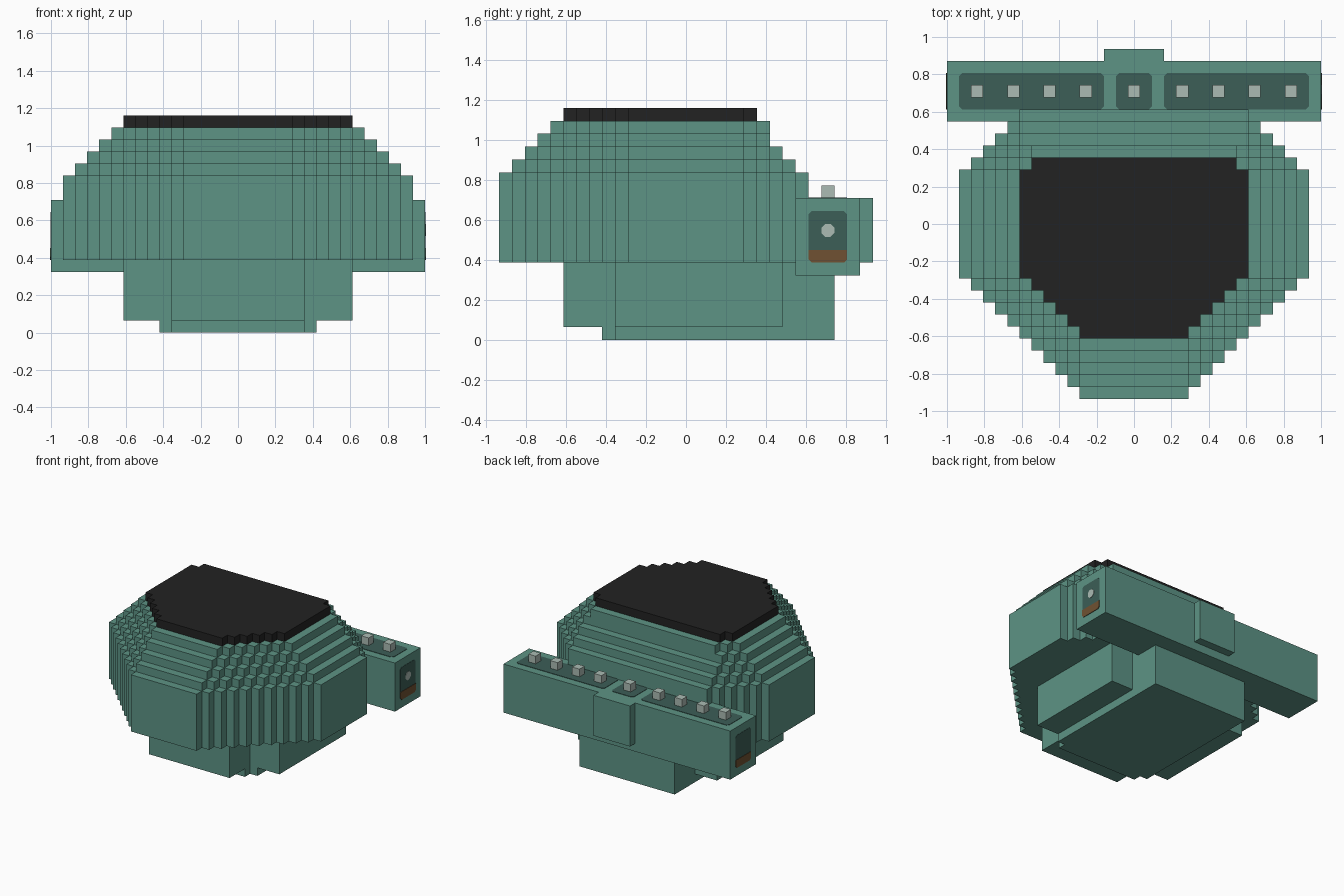
import bpy, bmesh, math
from mathutils import Matrix

U = 2 / 31  # one grid step
if "Cube" in bpy.data.objects:
    bpy.data.objects.remove(bpy.data.objects["Cube"])


def material(name, rgb):
    m = bpy.data.materials.new(name)
    m.use_nodes = True
    m.diffuse_color = (*rgb, 1)
    m.node_tree.nodes["Principled BSDF"].inputs["Base Color"].default_value = (*rgb, 1)
    return m


teal = material("teal", (0.11, 0.295, 0.235))
dark = material("dark teal", (0.045, 0.112, 0.095))
black = material("black", (0.016, 0.016, 0.016))
grey = material("pale grey", (0.41, 0.5, 0.455))
brown = material("brown", (0.16, 0.083, 0.032))


def prism(name, outline, low, high, mat, turn=None):
    """Extrude a flat outline (in grid steps) from low to high."""
    bm = bmesh.new()
    face = bm.faces.new([bm.verts.new((x * U, y * U, low * U)) for x, y in outline])
    top = bmesh.ops.extrude_face_region(bm, geom=[face])["geom"]
    verts = [v for v in top if isinstance(v, bmesh.types.BMVert)]
    bmesh.ops.translate(bm, verts=verts, vec=(0, 0, (high - low) * U))
    if turn:
        bm.transform(turn)
    bmesh.ops.recalc_face_normals(bm, faces=bm.faces)
    mesh = bpy.data.meshes.new(name)
    bm.to_mesh(mesh)
    bm.free()
    mesh.materials.append(mat)
    obj = bpy.data.objects.new(name, mesh)
    bpy.context.collection.objects.link(obj)
    return obj


def mirrored(right):
    return right + [(-x, y) for x, y in reversed(right)]


def rect(x0, x1, y0, y1, cut=0):
    """Rectangle, with clipped corners where cut is set."""
    if not cut:
        return [(x0, y0), (x1, y0), (x1, y1), (x0, y1)]
    c = cut
    return [(x0 + c, y0), (x1 - c, y0), (x1, y0 + c), (x1, y1 - c),
            (x1 - c, y1), (x0 + c, y1), (x0, y1 - c), (x0, y0 + c)]


def stepped_outline(reach, back):
    """Flat front and sides joined by one-step stairs."""
    x, y = 4.5, -reach
    pts = [(x, y)]
    while x < reach:
        pts += [(x, y + 1), (x + 1, y + 1)]
        x, y = x + 1, y + 1
    y = 4.5
    while y < back:
        pts += [(x, y), (x - 1, y)]
        x, y = x - 1, y + 1
    pts.append((x, back))
    return mirrored(pts)


# Stepped body with a black cap
backs = [9.5, 8.5, 7.5, 6.5, 6.5, 5.5]
for i, back in enumerate(backs):
    cap = i == len(backs) - 1
    prism("top_cap" if cap else f"body_layer_{i + 1}", stepped_outline(14.5 - i, back),
          12 + i if i else 6, 13 + i, black if cap else teal)

# Base: wide cross-shaped block around a taller core
prism("base_block", mirrored([(5.5, -9.5), (5.5, -5.5), (9.5, -5.5), (9.5, 7.5)]), 1, 6, teal)
prism("base_core", mirrored([(5.5, -6.5), (5.5, -5.5), (6.5, -5.5), (6.5, 11.5)]), 0, 6, teal)

# Rear bar and its back plate
prism("rear_bar", rect(-15.5, 15.5, 8.5, 13.5), 5, 11, teal)
prism("back_plate", rect(-2.5, 2.5, 13.5, 14.5), 6, 11, teal)

# Dark panels and pegs on top of the bar
for name, x0, x1 in (("right", -14.5, -2.5), ("middle", -1.5, 1.5), ("left", 2.5, 14.5)):
    prism(f"{name}_top_panel", rect(x0, x1, 9.5, 12.5, 0.25), 11, 11.05, dark)
for i, x in enumerate((-13, -10, -7, -4, 0, 4, 7, 10, 13)):
    prism(f"peg_{i + 1}", rect(x - 0.5, x + 0.5, 10.5, 11.5), 11, 12, grey)

# End panels: outline drawn in (y, z), then turned to face sideways
for name, side in (("left", 1), ("right", -1)):
    turn = Matrix(((0, 0, side, 0), (1, 0, 0, 0), (0, 1, 0, 0), (0, 0, 0, 1)))
    prism(f"{name}_end_panel", rect(9.5, 12.5, 6, 10, 0.25), 15.5, 15.53, dark, turn)
    prism(f"{name}_end_stripe", [(9.75, 6), (12.25, 6), (12.5, 6.25), (12.5, 7), (9.5, 7), (9.5, 6.25)],
          15.5, 15.57, brown, turn)
    if side > 0:
        prism("end_button", rect(10.5, 11.5, 8, 9, 0.29), 15.5, 15.57, grey, turn)
